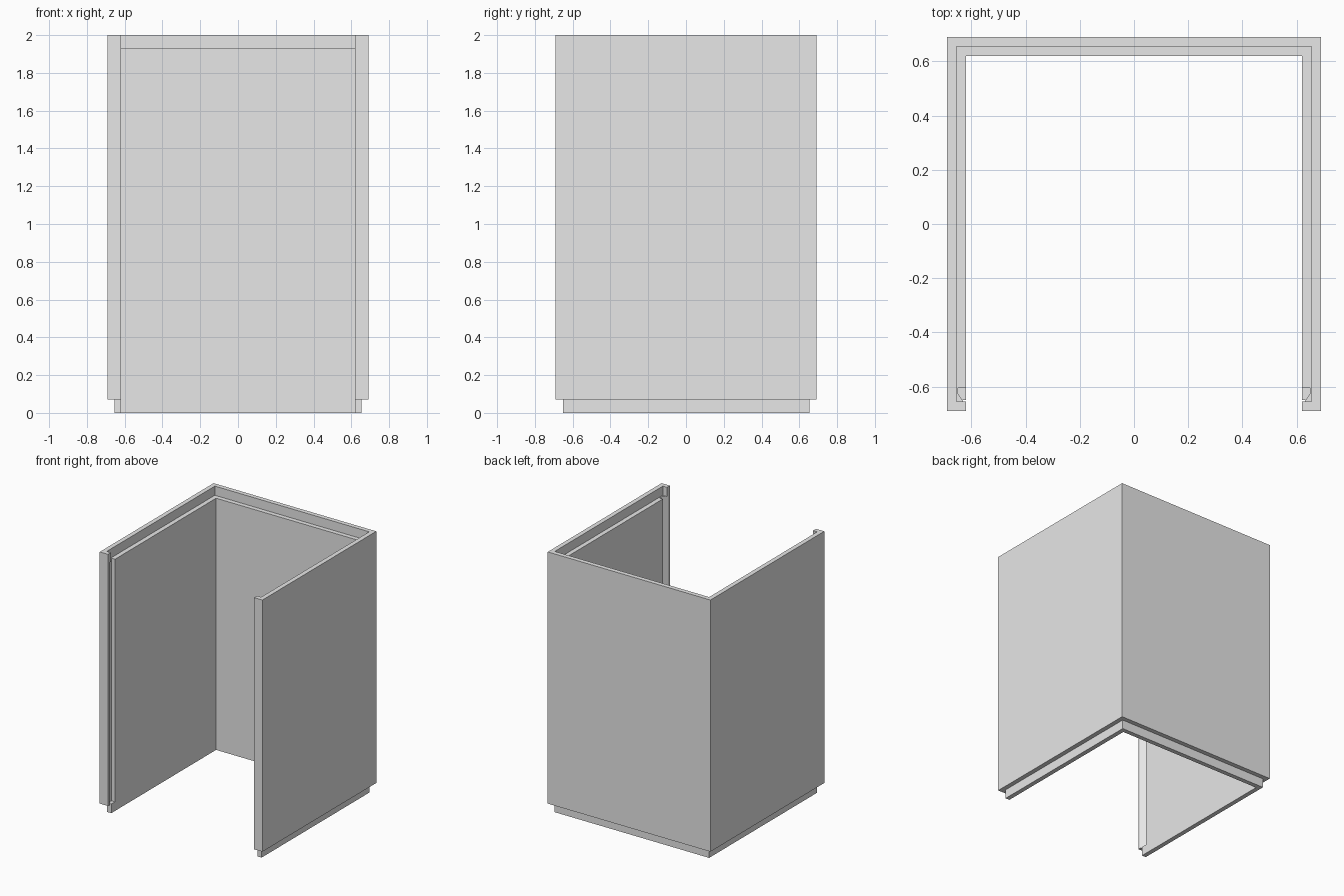
import bpy
import bmesh

cube = bpy.data.objects.get("Cube")
if cube:
    bpy.data.objects.remove(cube, do_unlink=True)

OUT, MID, INN = 0.69, 0.655, 0.62      # wall layers
STEP, TOP = 0.07, 2.0                  # rebate height, total height

grey = bpy.data.materials.new("light grey")
grey.use_nodes = True
grey.diffuse_color = (0.8, 0.8, 0.8, 1)
grey.node_tree.nodes["Principled BSDF"].inputs["Base Color"].default_value = (0.8, 0.8, 0.8, 1)


def band(name, half, z0, z1):
    """Extrude a U-shaped plan, given as its +x half, between two heights."""
    plan = half + [(-x, y) for x, y in reversed(half)]
    bm = bmesh.new()
    face = bm.faces.new([bm.verts.new((x, y, z0)) for x, y in plan])
    ext = bmesh.ops.extrude_face_region(bm, geom=[face])
    top = [v for v in ext["geom"] if isinstance(v, bmesh.types.BMVert)]
    bmesh.ops.translate(bm, verts=top, vec=(0, 0, z1 - z0))
    bmesh.ops.recalc_face_normals(bm, faces=bm.faces[:])
    mesh = bpy.data.meshes.new(name)
    bm.to_mesh(mesh)
    bm.free()
    mesh.materials.append(grey)
    obj = bpy.data.objects.new(name, mesh)
    bpy.context.collection.objects.link(obj)
    return obj


# Full-thickness wall with a bevelled front lip and a vertical groove behind it
wall = band("wall_shell", [(INN, INN), (INN, -0.605), (0.65, -0.605), (0.65, -0.625),
                           (INN, -0.67), (INN, -OUT), (OUT, -OUT), (OUT, OUT)],
            STEP, TOP - STEP)

# Thin outer rim on top, turned inwards at the front
rim = band("top_rim", [(MID, MID), (MID, -MID), (INN, -MID), (INN, -OUT),
                       (OUT, -OUT), (OUT, OUT)], TOP - STEP, TOP)

# Thin inner tongue below
tongue = band("bottom_tongue", [(INN, INN), (INN, -0.65), (MID, -0.65), (MID, MID)],
              0, STEP)

# Join the bands into one solid shell
bpy.context.view_layer.objects.active = wall
for part in (rim, tongue):
    mod = wall.modifiers.new("join", "BOOLEAN")
    mod.operation = "UNION"
    mod.solver = "EXACT"
    mod.object = part
    bpy.ops.object.modifier_apply(modifier=mod.name)
    bpy.data.objects.remove(part, do_unlink=True)
